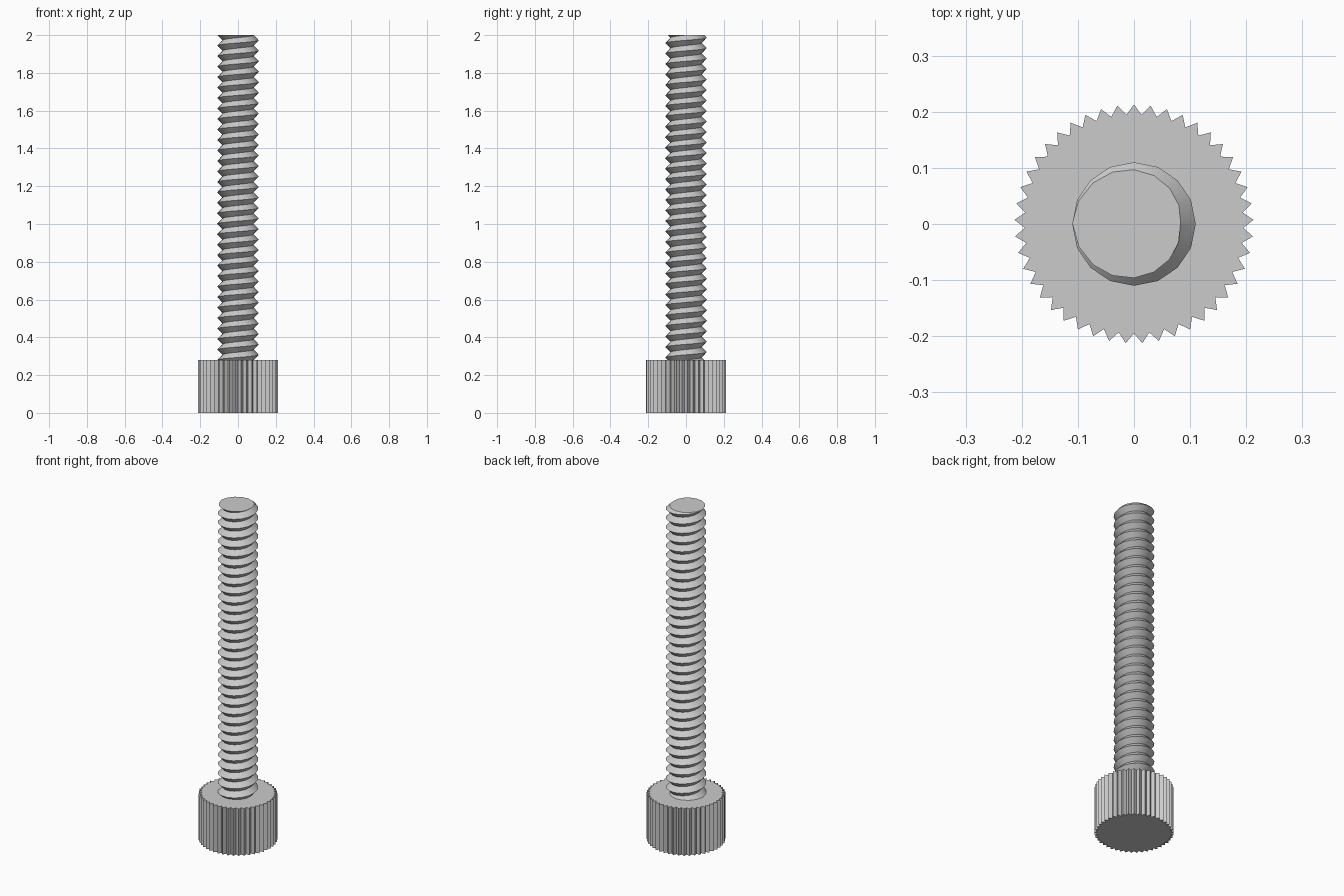
import bpy
import bmesh
import math
from mathutils import Vector

if "Cube" in bpy.data.objects:
    bpy.data.objects.remove(bpy.data.objects["Cube"], do_unlink=True)

HEIGHT = 2.0
HEAD_HEIGHT = 0.28
TEETH = 45
TIP_RADIUS, VALLEY_RADIUS = 0.213, 0.195
CREST_RADIUS, ROOT_RADIUS = 0.11, 0.083
PITCH = 0.0555
SIDES = 16
TURNS = 32

# One plain grey for the whole fastener
steel = bpy.data.materials.new("plain grey")
steel.use_nodes = True
grey = (0.6, 0.6, 0.6, 1)
steel.diffuse_color = grey
steel.node_tree.nodes["Principled BSDF"].inputs["Base Color"].default_value = grey


def polar(radius, angle, z):
    return Vector((radius * math.cos(angle), radius * math.sin(angle), z))


def finish(bm, name):
    bmesh.ops.recalc_face_normals(bm, faces=bm.faces)
    mesh = bpy.data.meshes.new(name)
    bm.to_mesh(mesh)
    bm.free()
    mesh.materials.append(steel)
    obj = bpy.data.objects.new(name, mesh)
    bpy.context.collection.objects.link(obj)
    return obj


def cut_and_cap(bm, z, normal):
    geom = bm.verts[:] + bm.edges[:] + bm.faces[:]
    cut = bmesh.ops.bisect_plane(bm, geom=geom, dist=1e-6, plane_co=(0, 0, z),
                                 plane_no=normal, clear_outer=True)
    rim = [e for e in cut["geom_cut"] if isinstance(e, bmesh.types.BMEdge)]
    bmesh.ops.edgeloop_fill(bm, edges=rim)


# Knurled head: a toothed outline, extruded upwards
bm = bmesh.new()
outline = []
for i in range(2 * TEETH):
    radius = VALLEY_RADIUS if i % 2 else TIP_RADIUS
    outline.append(bm.verts.new(polar(radius, math.pi / 2 + math.pi * i / TEETH, 0)))
base = bm.faces.new(outline)
top = bmesh.ops.extrude_face_region(bm, geom=[base], use_keep_orig=True)["geom"]
bmesh.ops.translate(bm, vec=(0, 0, HEAD_HEIGHT),
                    verts=[v for v in top if isinstance(v, bmesh.types.BMVert)])
finish(bm, "knurled_head")

# Threaded shaft: a V ridge wound up a right-handed helix, trimmed at both ends
bm = bmesh.new()
start = HEIGHT - (TURNS + 0.5) * PITCH + 0.0003
roots, crests = [], []
for i in range((TURNS + 3) * SIDES):
    angle = 2 * math.pi * i / SIDES
    z = start + PITCH * i / SIDES
    roots.append(bm.verts.new(polar(ROOT_RADIUS, angle, z - PITCH / 2)))
    crests.append(bm.verts.new(polar(CREST_RADIUS, angle, z)))
for i in range(len(roots) - SIDES - 1):
    j = i + SIDES
    bm.faces.new((roots[i], roots[i + 1], crests[i + 1], crests[i]))
    bm.faces.new((crests[i], crests[i + 1], roots[j + 1], roots[j]))
cut_and_cap(bm, HEIGHT, (0, 0, 1))
cut_and_cap(bm, HEAD_HEIGHT - 0.01, (0, 0, -1))
shaft = finish(bm, "threaded_shaft")

# Round the flanks but keep the crest and root edges sharp
bpy.ops.object.select_all(action="DESELECT")
shaft.select_set(True)
bpy.context.view_layer.objects.active = shaft
bpy.ops.object.shade_smooth_by_angle(angle=math.radians(30))
